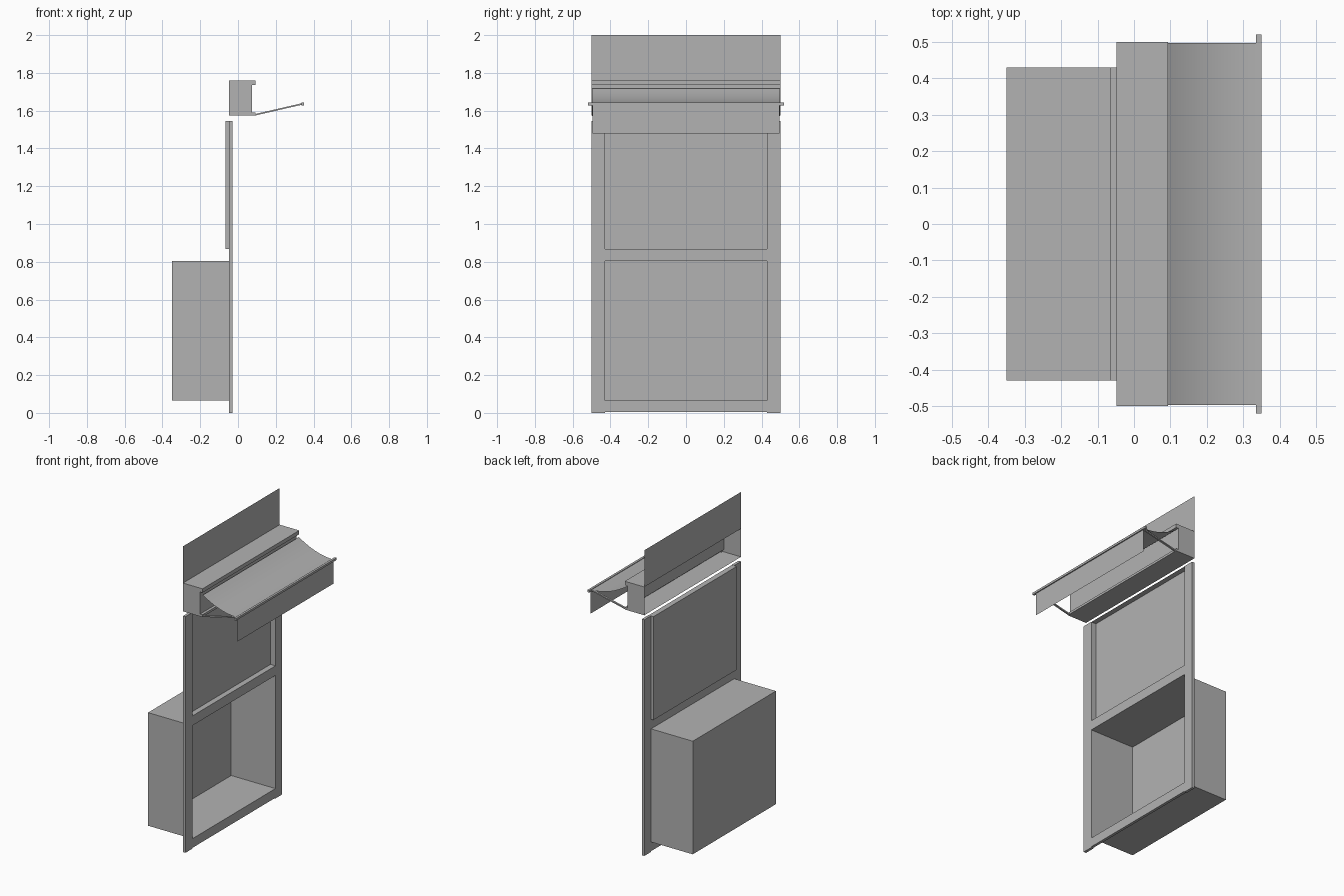
import bpy, bmesh
from mathutils import Vector

if "Cube" in bpy.data.objects:
    bpy.data.objects.remove(bpy.data.objects["Cube"], do_unlink=True)

grey = bpy.data.materials.new("plain_grey")
grey.use_nodes = True
colour = (0.448, 0.448, 0.448, 1)
grey.diffuse_color = colour
grey.node_tree.nodes["Principled BSDF"].inputs["Base Color"].default_value = colour

BACK, FRONT = -0.048, -0.03      # frame depth in x
HALF, INNER = 0.5, 0.43          # frame half widths in y


def finish(name, bm):
    mesh = bpy.data.meshes.new(name)
    bm.to_mesh(mesh)
    bm.free()
    mesh.materials.append(grey)
    obj = bpy.data.objects.new(name, mesh)
    bpy.context.collection.objects.link(obj)
    return obj


def box(name, xs, ys, zs, open_front=False):
    """Box between limits; optionally without its +x face."""
    bm = bmesh.new()
    bmesh.ops.create_cube(bm, size=1)
    for v in bm.verts:
        v.co = Vector([lim[0] if c < 0 else lim[1]
                       for c, lim in zip(v.co, (xs, ys, zs))])
    bm.normal_update()
    if open_front:
        faces = [f for f in bm.faces if f.normal.x > 0.9]
        bmesh.ops.delete(bm, geom=faces, context='FACES')
    return finish(name, bm)


def sheet(name, profile, half, caps=False):
    """Sweep an open xz profile across y, optionally closing the ends."""
    bm = bmesh.new()
    rows = [[bm.verts.new((x, y, z)) for x, z in profile] for y in (-half, half)]
    for i in range(len(profile) - 1):
        bm.faces.new((rows[0][i], rows[0][i + 1], rows[1][i + 1], rows[1][i]))
    if caps:
        bm.faces.new(rows[0][::-1])
        bm.faces.new(rows[1])
    return finish(name, bm)


# Frame posts and rails
for side, s in (("left", 1), ("right", -1)):
    ys = sorted((s * INNER, s * HALF))
    box(side + "_post", (BACK, FRONT), ys, (0, 1.545))
box("bottom_rail", (BACK, FRONT), (-INNER, INNER), (0.005, 0.065))
box("middle_rail", (BACK, FRONT), (-INNER, INNER), (0.805, 0.868))

# Open-fronted cabinet and shallow panel recess
box("lower_cabinet", (-0.35, BACK), (-INNER, INNER), (0.065, 0.805), True)
box("upper_panel", (-0.066, FRONT - 0.001), (-INNER, INNER), (0.868, 1.544), True)

# Header housing with lips, open at the back
sheet("header_housing",
      [(BACK, 1.575), (0.093, 1.575), (0.093, 1.59), (0.075, 1.59),
       (0.075, 1.735), (0.093, 1.735), (0.093, 1.76), (BACK, 1.76)], HALF, True)
sheet("sign_board", [(BACK, 1.76), (BACK, 2.0)], HALF)

# Curved awning, steep at the header and level at the front bar
steps = 16
curve = []
for i in range(steps + 1):
    t = i / steps
    curve.append((0.093 + 0.247 * t, 1.638 + 0.08 * (1 - t) ** 2))
awning = sheet("awning", curve, 0.497)
for p in awning.data.polygons:
    p.use_smooth = True
sheet("awning_valance", [(0.343, 1.635), (0.343, 1.48)], 0.495)
box("front_bar", (0.335, 0.35), (-0.52, 0.52), (1.628, 1.642))

# Slanted support arms
for side, s in (("left", 1), ("right", -1)):
    arm = box(side + "_arm", (0.085, 0.34), sorted((s * 0.485, s * 0.497)), (0, 0.008))
    for v in arm.data.vertices:
        v.co.z += 1.573 + (v.co.x - 0.085) * 0.23
